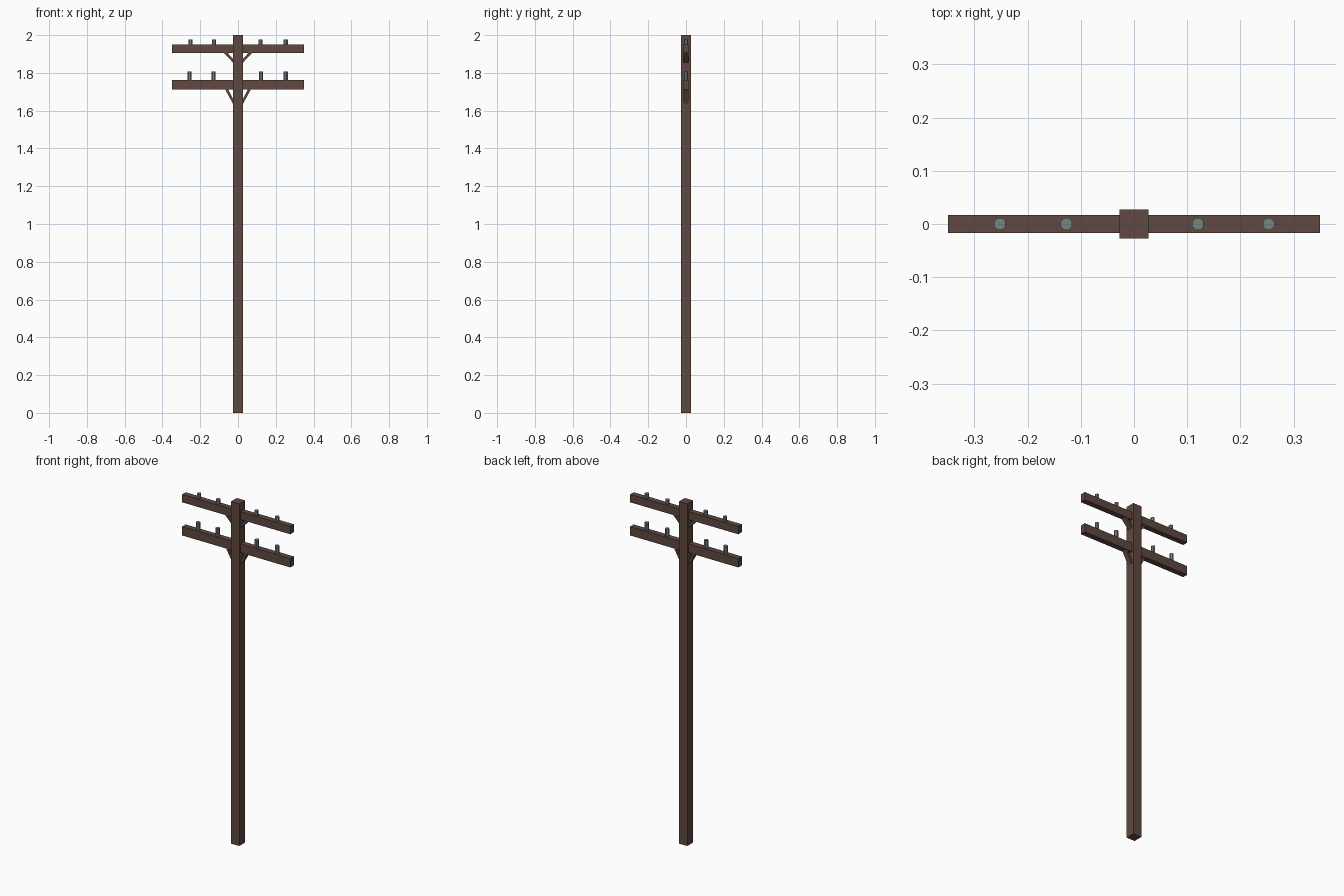
import bpy, bmesh, math
from mathutils import Matrix

if "Cube" in bpy.data.objects:
    bpy.data.objects.remove(bpy.data.objects["Cube"])


def material(name, color):
    m = bpy.data.materials.new(name)
    m.diffuse_color = (*color, 1)
    m.use_nodes = True
    m.node_tree.nodes["Principled BSDF"].inputs["Base Color"].default_value = m.diffuse_color
    return m


wood = material("dark_wood", (0.115, 0.066, 0.052))
glass = material("grey_insulator", (0.19, 0.23, 0.23))


def finish(name, bm, mat):
    bmesh.ops.recalc_face_normals(bm, faces=bm.faces)
    me = bpy.data.meshes.new(name)
    bm.to_mesh(me)
    bm.free()
    me.materials.append(mat)
    ob = bpy.data.objects.new(name, me)
    bpy.context.collection.objects.link(ob)
    return ob


def box(name, hx, hy, z0, z1):
    bm = bmesh.new()
    bmesh.ops.create_cube(bm, size=1, matrix=Matrix.Translation((0, 0, (z0 + z1) / 2))
                          @ Matrix.Diagonal((2 * hx, 2 * hy, z1 - z0, 1)))
    return finish(name, bm, wood)


def brace(name, profile, hy, side):
    # slanted strut: xz profile extruded along y
    bm = bmesh.new()
    f = bm.faces.new([bm.verts.new((side * x, -hy, z)) for x, z in profile])
    ext = bmesh.ops.extrude_face_region(bm, geom=[f])["geom"]
    bmesh.ops.translate(bm, vec=(0, 2 * hy, 0),
                        verts=[v for v in ext if isinstance(v, bmesh.types.BMVert)])
    return finish(name, bm, wood)


def insulator(name, x, z0, z1):
    bm = bmesh.new()
    bmesh.ops.create_cone(bm, cap_ends=True, segments=8, radius1=0.0118, radius2=0.0118,
                          depth=z1 - z0,
                          matrix=Matrix.Translation((x, 0, (z0 + z1) / 2))
                          @ Matrix.Rotation(math.pi / 8, 4, 'Z'))
    return finish(name, bm, glass)


# square pole
box("pole", 0.027, 0.027, 0, 2)

# crossarms: name, bottom, top, insulator top, insulator positions, brace profile
levels = [
    ("upper", 1.905, 1.951, 1.978, (-0.252, -0.127, 0.12, 0.253),
     [(0.077, 1.908), (0.058, 1.908), (0.024, 1.873), (0.024, 1.852)]),
    ("lower", 1.711, 1.763, 1.808, (-0.257, -0.13, 0.122, 0.253),
     [(0.069, 1.714), (0.052, 1.714), (0.024, 1.658), (0.024, 1.632)]),
]
for name, z0, z1, zi, xs, profile in levels:
    box(name + "_crossarm", 0.35, 0.0165, z0, z1)
    for side, label in ((-1, "left"), (1, "right")):
        brace(f"{name}_brace_{label}", profile, 0.014, side)
    for i, x in enumerate(xs):
        insulator(f"{name}_insulator_{i + 1}", x, z1 - 0.01, zi)
